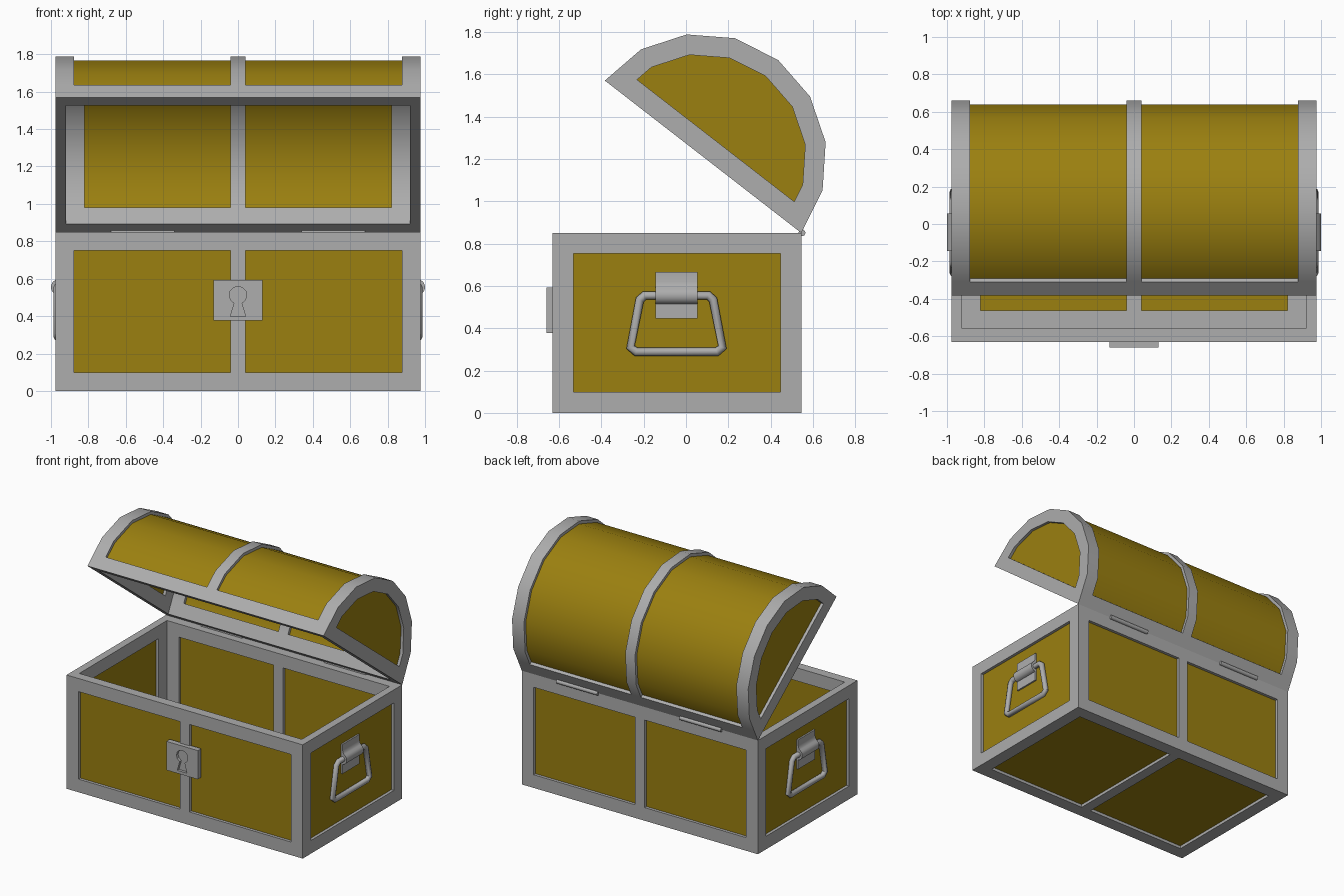
import bpy, bmesh
from math import sin, cos, tan, pi, radians
from mathutils import Vector, Matrix

if "Cube" in bpy.data.objects:
    bpy.data.objects.remove(bpy.data.objects["Cube"])

X, R, H = 0.976, 0.5875, 0.85       # half width, half depth (= lid radius), body height
YC = -0.0425                        # centre of the body in y
TX, TY = 0.056, 0.07                # wall thicknesses
M, RIB, DEPTH = 0.098, 0.04, 0.022  # frame border, half rib, panel recess


def material(name, rgb):
    m = bpy.data.materials.new(name)
    m.diffuse_color = (*rgb, 1)
    m.use_nodes = True
    m.node_tree.nodes["Principled BSDF"].inputs["Base Color"].default_value = m.diffuse_color
    return m


gold = material("gold_panel", (0.328, 0.216, 0.005))
iron = material("grey_iron", (0.418, 0.418, 0.418))


def smooth(ob, angle=30):
    bpy.ops.object.select_all(action='DESELECT')
    ob.select_set(True)
    bpy.context.view_layer.objects.active = ob
    bpy.ops.object.shade_smooth_by_angle(angle=radians(angle))


def finish(bm, name, mat=iron):
    bmesh.ops.remove_doubles(bm, verts=bm.verts, dist=1e-5)
    me = bpy.data.meshes.new(name)
    bm.to_mesh(me)
    bm.free()
    ob = bpy.data.objects.new(name, me)
    bpy.context.collection.objects.link(ob)
    me.materials.append(mat)
    smooth(ob)
    return ob


def face(bm, pts, toward):
    f = bm.faces.new([bm.verts.new(p) for p in pts])
    f.normal_update()
    if f.normal.dot(Vector(toward)) < 0:
        f.normal_flip()


def mean(pts):
    return sum(pts, Vector()) / len(pts)


def grid(frame, panel, P, us, vs, is_gold):
    """Wall made of cells; gold cells are sunk by DEPTH into the panel mesh."""
    nu, nv = len(us) - 1, len(vs) - 1
    for i in range(nu):
        for j in range(nv):
            cs = [(i, j), (i + 1, j), (i + 1, j + 1), (i, j + 1)]
            top = [P(us[a], vs[b], 0) for a, b in cs]
            low = [P(us[a], vs[b], DEPTH) for a, b in cs]
            out = mean(top) - mean(low)
            if not is_gold(i, j):
                face(frame, top, out)
                continue
            face(panel, low, out)
            for k, (di, dj) in enumerate([(0, -1), (1, 0), (0, 1), (-1, 0)]):
                if not is_gold(i + di, j + dj):
                    q = [top[k], top[(k + 1) % 4], low[(k + 1) % 4], low[k]]
                    face(frame, q, mean(low) - mean(q))


def rim(bm, a, b, yc, z, up):
    """Flat rectangular ring between half sizes a and b."""
    def corners(h):
        return [Vector((sx * h[0], yc + sy * h[1], z))
                for sx, sy in ((-1, -1), (1, -1), (1, 1), (-1, 1))]
    o, n = corners(a), corners(b)
    for k in range(4):
        face(bm, [o[k], o[(k + 1) % 4], n[(k + 1) % 4], n[k]], (0, 0, up))


def x_cuts(x):
    return [-x, M - x, -RIB, RIB, x - M, x]


# Chest body: outer and inner box surfaces with sunken panels
frame, panel = bmesh.new(), bmesh.new()
for hx, hy, z0, side in ((X, R, 0, 1), (X - TX, R - TY, 0.07, -1)):
    cuts = [x_cuts(hx),
            [YC - hy, YC - hy + M, YC + hy - M, YC + hy],
            [z0, z0 + M, H - M, H]]
    for axis, end in ((0, 0), (0, -1), (1, 0), (1, -1), (2, 0)):
        u, v = [a for a in range(3) if a != axis]
        s = side * (-1 if end == 0 else 1)

        def P(a, b, d):
            p = Vector()
            p[u], p[v], p[axis] = a, b, cuts[axis][end] - s * d
            return p
        grid(frame, panel, P, cuts[u], cuts[v], lambda i, j: i % 2 and j % 2)
rim(frame, (X, R), (X - TX, R - TY), YC, H, 1)
finish(frame, "body_frame")
finish(panel, "body_panels", gold)


# Lid, built closed around its chord centre and then swung open
def arc(r):
    """Eight-sided half round, with its end points lifted to height M."""
    pts = [(r * cos(k * pi / 8), r * sin(k * pi / 8)) for k in range(9)]
    e = r - M * tan(pi / 16)
    return [(e, M)] + pts[1:8] + [(-e, M)]


def profile(r):
    return [(r, 0)] + arc(r) + [(-r, 0)]


frame, panel = bmesh.new(), bmesh.new()
for hx, r, side in ((X, R, 1), (X - TX, R - TY, -1)):
    def P(x, k, d):
        return Vector((x, *profile(r - side * d)[k]))
    grid(frame, panel, P, x_cuts(hx), list(range(11)),
         lambda i, j: i in (1, 3) and 1 <= j <= 8)
    # half round ends
    for sx in (-1, 1):
        s = sx * side
        x = sx * hx
        o = [Vector((x, *p)) for p in profile(r)]
        n = [Vector((x, *p)) for p in arc(r - M)]
        low = [p - Vector((s * DEPTH, 0, 0)) for p in n]
        face(frame, [o[1], o[0], o[10], o[9], n[8], n[0]], (s, 0, 0))
        for k in range(8):
            face(frame, [o[k + 1], o[k + 2], n[k + 1], n[k]], (s, 0, 0))
        face(panel, low, (s, 0, 0))
        for k in range(9):
            q = [n[k], n[(k + 1) % 9], low[(k + 1) % 9], low[k]]
            face(frame, q, Vector((x, 0, 0.22)) - mean(q))
rim(frame, (X, R), (X - TX, R - TY), 0, 0, -1)
swing = (Matrix.Translation((0, YC + R, H)) @ Matrix.Rotation(radians(-37.8), 4, 'X')
         @ Matrix.Translation((0, -R, 0)) @ Matrix.Diagonal((1, 1, 0.985, 1)))
for bm, name, mat in ((frame, "lid_frame", iron), (panel, "lid_panels", gold)):
    bm.transform(swing)
    finish(bm, name, mat)


# Hinge barrels
for sx, name in ((-1, "hinge_left"), (1, "hinge_right")):
    bm = bmesh.new()
    bmesh.ops.create_cone(bm, cap_ends=True, segments=16, radius1=0.016, radius2=0.016,
                          depth=0.34, matrix=Matrix.Translation((sx * 0.51, 0.548, 0.851))
                          @ Matrix.Rotation(pi / 2, 4, 'Y'))
    finish(bm, name)


# Curves turned into meshes
def curve_object(name, loops, dims, **settings):
    cu = bpy.data.curves.new(name, 'CURVE')
    cu.dimensions = dims
    for key, val in settings.items():
        setattr(cu, key, val)
    for pts in loops:
        sp = cu.splines.new('POLY')
        sp.points.add(len(pts) - 1)
        for q, p in zip(sp.points, pts):
            q.co = (*p, 1)
        sp.use_cyclic_u = True
    cu.materials.append(iron)
    ob = bpy.data.objects.new(name, cu)
    bpy.context.collection.objects.link(ob)
    return ob


def to_mesh(ob, angle=30):
    bpy.ops.object.select_all(action='DESELECT')
    ob.select_set(True)
    bpy.context.view_layer.objects.active = ob
    bpy.ops.object.convert(target='MESH')
    smooth(bpy.context.object, angle)
    return bpy.context.object


# Lock plate with keyhole, and its backing
plate = [(-0.13, -0.135, 0), (0.13, -0.135, 0), (0.13, 0.08, 0), (-0.13, 0.08, 0)]
hole = [(0.047 * cos(radians(a)), 0.047 * sin(radians(a)), 0) for a in range(-65, 246, 31)]
hole += [(-0.04, -0.113, 0), (0.04, -0.113, 0)]
lock = curve_object("lock_plate", [plate, hole], '2D', fill_mode='BOTH', extrude=0.01)
lock.location = (0, -0.65, 0.512)
lock.rotation_euler.x = pi / 2
to_mesh(lock)
bm = bmesh.new()
bmesh.ops.create_cube(bm, size=1, matrix=Matrix.Translation((0, -0.63, 0.4845))
                      @ Matrix.Diagonal((0.26, 0.02, 0.215, 1)))
finish(bm, "lock_backing")


# Side handles and their brackets, mirrored to the left
def mirror(ob):
    ob.modifiers.new("mirror", 'MIRROR').use_axis = (True, False, False)


right = [(0.150, 0.555), (0.173, 0.535), (0.217, 0.310), (0.190, 0.288)]
path = [(0.965, -0.045 + y, z) for y, z in right]
path += [(0.965, -0.045 - y, z) for y, z in reversed(right)]
mirror(to_mesh(curve_object("side_handles", [path], '3D', bevel_depth=0.021,
                            bevel_resolution=2), 50))

# bracket strap: flat at the bottom, curling over the bar, easing into the wall above
prof = [(0.945, 0.445), (0.966, 0.445)]
prof += [(0.965 + 0.035 * cos(a), 0.555 + 0.04 * sin(a))
         for a in [pi * (k / 8 - 0.5) for k in range(8)]]
prof += [(0.971, 0.602), (0.966, 0.62), (0.966, 0.665), (0.945, 0.665)]
bm = bmesh.new()
f = bm.faces.new([bm.verts.new((x, -0.145, z)) for x, z in prof])
ext = bmesh.ops.extrude_face_region(bm, geom=[f])
bmesh.ops.translate(bm, vec=(0, 0.2, 0),
                    verts=[g for g in ext["geom"] if isinstance(g, bmesh.types.BMVert)])
bmesh.ops.recalc_face_normals(bm, faces=bm.faces)
mirror(finish(bm, "handle_brackets"))
